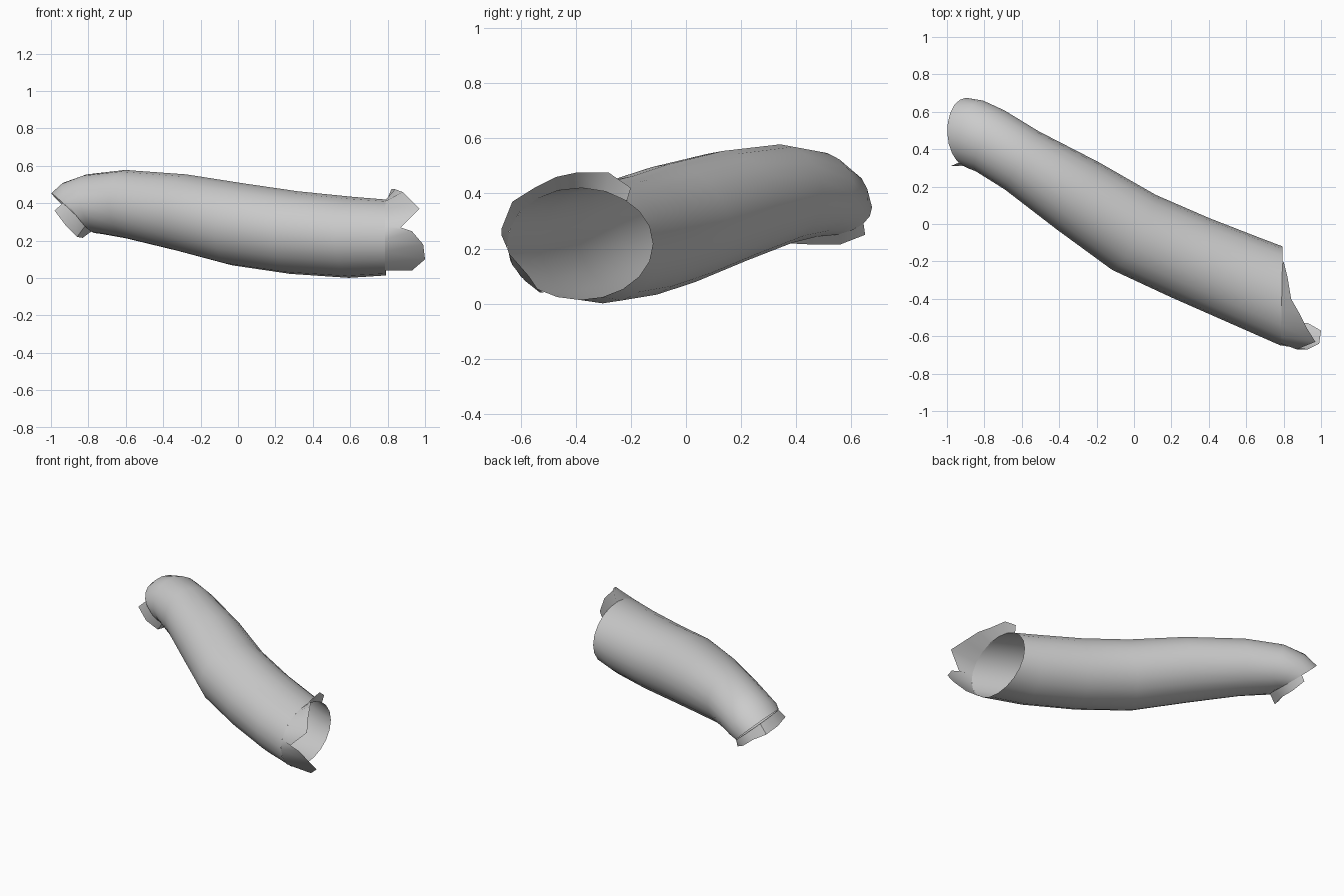
import bpy, bmesh, math
from mathutils import Vector

cube = bpy.data.objects.get("Cube")
if cube:
    bpy.data.objects.remove(cube, do_unlink=True)

GREY = (0.6, 0.6, 0.6, 1)
mat = bpy.data.materials.new("light_grey")
mat.use_nodes = True
mat.diffuse_color = GREY
mat.node_tree.nodes["Principled BSDF"].inputs["Base Color"].default_value = GREY

# Tube stations: centre, facing direction, half width, half height
STATIONS = [
    ((-.89, .49, .35), (.69, .03, .72), .185, .15),
    ((-.85, .48, .375), (.76, -.18, .5), .185, .16),
    ((-.77, .445, .395), (.82, -.38, .25), .18, .165),
    ((-.6, .34, .395), (.86, -.5, .02), .18, .183),
    ((-.3, .15, .35), (.85, -.52, -.13), .212, .206),
    ((0, -.045, .287), (.86, -.5, -.17), .232, .222),
    ((.3, -.18, .243), (.9, -.43, -.1), .235, .222),
    ((.6, -.305, .218), (.94, -.33, -.03), .242, .217),
    ((.79, -.385, .217), (1, -.02, 0), .265, .203),
]
SIDES = 20


def rim_point(station, degrees):
    centre, normal, width, height = station
    n = Vector(normal).normalized()
    side = Vector((0, 0, 1)).cross(n).normalized()
    up = n.cross(side)
    t = math.radians(degrees)
    return Vector(centre) + side * width * math.cos(t) + up * height * math.sin(t)


def loft(name, rows, closed):
    """Skin rows of points with quads and shade the result smooth."""
    bm = bmesh.new()
    grid = [[bm.verts.new(p) for p in row] for row in rows]
    for a, b in zip(grid, grid[1:]):
        count = len(a)
        for i in range(count if closed else count - 1):
            j = (i + 1) % count
            bm.faces.new((a[i], a[j], b[j], b[i]))
    mesh = bpy.data.meshes.new(name)
    bm.to_mesh(mesh)
    bm.free()
    mesh.materials.append(mat)
    obj = bpy.data.objects.new(name, mesh)
    bpy.context.collection.objects.link(obj)
    bpy.ops.object.select_all(action="DESELECT")
    obj.select_set(True)
    bpy.context.view_layer.objects.active = obj
    bpy.ops.object.shade_smooth_by_angle(angle=math.radians(40))
    return obj


def torn_rim(name, station, start, step, tips):
    base = [rim_point(station, start + step * i) for i in range(len(tips))]
    loft(name, [base, [Vector(t) for t in tips]], False)


# Bent open tube
loft("sleeve_tube",
     [[rim_point(s, 360 * i / SIDES) for i in range(SIDES)] for s in STATIONS], True)

# Ragged flaps around the wide opening
torn_rim("wide_end_torn_rim", STATIONS[-1], 50, 19, [
    (.8, -.2, .42), (.82, -.28, .475), (.84, -.4, .475), (.88, -.47, .46),
    (.92, -.55, .42), (.97, -.63, .37), (.87, -.67, .27), (.93, -.67, .25),
    (.99, -.64, .18), (1, -.57, .1), (.93, -.53, .04)])

# Short ragged lip under the narrow opening
torn_rim("narrow_end_torn_rim", STATIONS[0], 150, 35, [
    (-.98, .31, .36), (-.92, .31, .28), (-.86, .35, .22),
    (-.83, .45, .215), (-.83, .56, .215), (-.85, .65, .25)])
